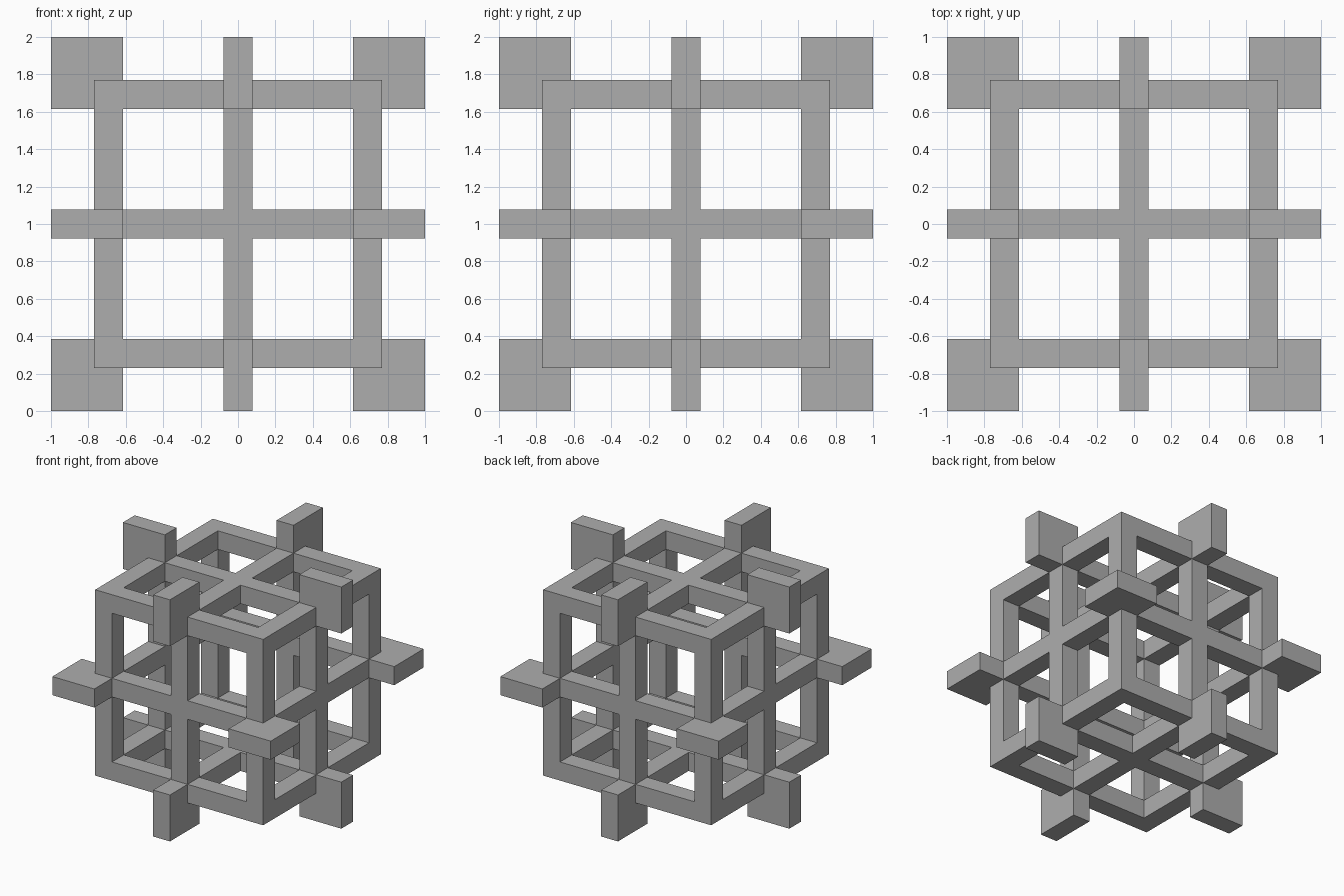
import bpy
import bmesh
from itertools import product
from mathutils import Matrix, Vector

old = bpy.data.objects.get("Cube")
if old:
    bpy.data.objects.remove(old, do_unlink=True)

U = 1 / 13                      # design unit
OUTER, INNER, HALF, TIP = 10 * U, 8 * U, U, 13 * U
CENTRE = Vector((0, 0, 1))

grey = bpy.data.materials.new("mid_grey")
grey.use_nodes = True
colour = (0.42, 0.42, 0.42, 1)
grey.diffuse_color = colour
grey.node_tree.nodes["Principled BSDF"].inputs["Base Color"].default_value = colour


def make_boxes(name, boxes):
    """One object made of boxes, each given as (centre, size)."""
    bm = bmesh.new()
    for centre, size in boxes:
        matrix = Matrix.Translation(CENTRE + Vector(centre)) @ Matrix.Diagonal((*size, 1))
        bmesh.ops.create_cube(bm, size=1, matrix=matrix)
    mesh = bpy.data.meshes.new(name)
    bm.to_mesh(mesh)
    bm.free()
    mesh.materials.append(grey)
    obj = bpy.data.objects.new(name, mesh)
    bpy.context.collection.objects.link(obj)
    return obj


def combine(target, other, operation):
    """Apply a boolean and discard the helper object."""
    bpy.context.view_layer.objects.active = target
    mod = target.modifiers.new(operation.lower(), 'BOOLEAN')
    mod.operation = operation
    mod.solver = 'EXACT'
    mod.use_self = True
    mod.object = other
    other.hide_render = True
    bpy.ops.object.modifier_apply(modifier=mod.name)
    bpy.data.objects.remove(other, do_unlink=True)


def around_axes(across, along):
    """Four boxes around each axis: square 'across' span, 'along' full length."""
    low, high = across
    mid, width = (low + high) / 2, high - low
    boxes = []
    for axis, a, b in product(range(3), (-1, 1), (-1, 1)):
        centre, size = [a * mid, b * mid], [width, width]
        centre.insert(axis, 0)
        size.insert(axis, along)
        boxes.append((centre, size))
    return boxes


# Hollow cube frame with a cross on every face
frame = make_boxes("cube_frame", [((0, 0, 0), (2 * OUTER,) * 3)])
combine(frame, make_boxes("hollow_cutter", [((0, 0, 0), (2 * INNER,) * 3)]), 'DIFFERENCE')
combine(frame, make_boxes("window_cutter", around_axes((HALF, INNER), 3)), 'DIFFERENCE')

# Square tabs through the middle of all twelve edges
tabs = make_boxes("edge_tabs", around_axes((INNER, TIP), 2 * HALF))
combine(frame, tabs, 'UNION')

# Merge coplanar pieces into clean flat faces
bm = bmesh.new()
bm.from_mesh(frame.data)
bmesh.ops.remove_doubles(bm, verts=bm.verts, dist=0.0001)
bmesh.ops.dissolve_limit(bm, angle_limit=0.01, verts=bm.verts, edges=bm.edges)
bm.to_mesh(frame.data)
bm.free()
